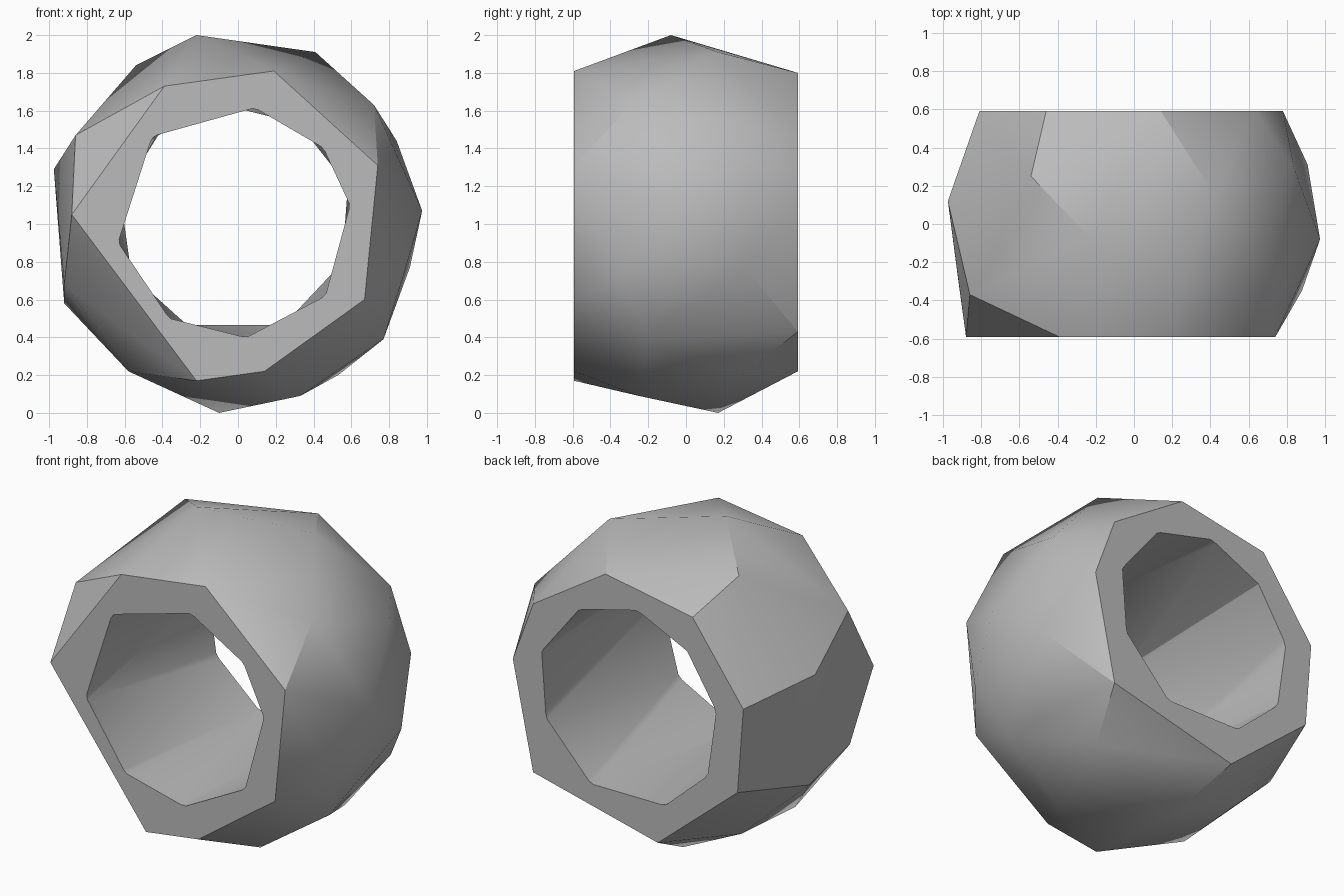
import bpy
import bmesh
import math

cube = bpy.data.objects.get("Cube")
if cube:
    bpy.data.objects.remove(cube, do_unlink=True)

HALF = 0.592     # half depth of the bead
OVERCUT = 0.7    # half depth of the hole cutter


def make_material(name, color):
    material = bpy.data.materials.new(name)
    material.use_nodes = True
    material.diffuse_color = color
    material.node_tree.nodes["Principled BSDF"].inputs["Base Color"].default_value = color
    return material


def at_depth(profile, depth):
    """Lift a flat (x, z) outline to the given y."""
    return [(x, depth, z) for x, z in profile]


def hull_object(name, points, material):
    """Wrap a convex faceted solid around the points."""
    bm = bmesh.new()
    for point in points:
        bm.verts.new(point)
    hull = bmesh.ops.convex_hull(bm, input=bm.verts[:])
    unused = {v for v in hull["geom_interior"] + hull["geom_unused"]
              if isinstance(v, bmesh.types.BMVert)}
    bmesh.ops.delete(bm, geom=list(unused), context="VERTS")
    bmesh.ops.dissolve_limit(bm, angle_limit=math.radians(1),
                             verts=bm.verts[:], edges=bm.edges[:])
    bmesh.ops.recalc_face_normals(bm, faces=bm.faces[:])
    mesh = bpy.data.meshes.new(name)
    bm.to_mesh(mesh)
    bm.free()
    mesh.materials.append(material)
    obj = bpy.data.objects.new(name, mesh)
    bpy.context.collection.objects.link(obj)
    return obj


# Outlines of the flat front and back faces
front_outline = [(-.88, 1.05), (-.39, 1.73), (.19, 1.81), (.74, 1.31),
                 (.67, .6), (.14, .22), (-.22, .17)]
back_outline = [(.14, 1.8), (-.46, 1.69), (-.81, 1.21), (-.77, .68),
                (-.22, .22), (.64, .43), (.78, 1.1), (.64, 1.48)]

# Corners of the facets around the girth
girth = [(.975, -.08, 1.07), (-.22, -.08, 2), (.41, .17, 1.91), (-.54, .25, 1.84),
         (.72, -.29, 1.63), (.84, .29, 1.44), (.91, .31, .77), (.88, -.35, .74),
         (.77, -.2, .39), (.53, .3, .2), (.33, -.25, .09), (-.1, .17, 0),
         (-.975, .12, 1.29), (-.86, -.37, 1.47), (-.92, -.3, .68),
         (-.92, .1, .58), (-.58, -.25, .22), (-.55, .24, .23)]

# Rims of the hole at the front and back
front_rim = [(-.63, .9), (-.45, 1.46), (.09, 1.61), (.45, 1.4),
             (.59, 1.1), (.46, .62), (.04, .4), (-.36, .5)]
back_rim = [(.58, 1.2), (.55, .8), (.24, .47), (-.27, .47), (-.56, .73),
            (-.62, 1.15), (-.42, 1.47), (-.08, 1.63), (.32, 1.53)]

stone = make_material("stone grey", (.5, .5, .5, 1))

bead = hull_object("faceted_bead",
                   at_depth(front_outline, -HALF) + at_depth(back_outline, HALF) + girth,
                   stone)
cutter = hull_object("hole_cutter",
                     at_depth(front_rim, -OVERCUT) + at_depth(back_rim, OVERCUT),
                     stone)
cutter.hide_render = True
cutter.hide_viewport = True
cutter.display_type = "WIRE"

# Bore the hole through the bead
bore = bead.modifiers.new("bore", "BOOLEAN")
bore.operation = "DIFFERENCE"
bore.solver = "EXACT"
bore.object = cutter
bpy.context.view_layer.update()
evaluated = bead.evaluated_get(bpy.context.evaluated_depsgraph_get())
bored_mesh = bpy.data.meshes.new_from_object(evaluated)
bead.modifiers.clear()
bead.data = bored_mesh
bpy.data.objects.remove(cutter, do_unlink=True)

# Soften shallow facets, keep strong ones crisp
bpy.ops.object.select_all(action="DESELECT")
bead.select_set(True)
bpy.context.view_layer.objects.active = bead
bpy.ops.object.shade_smooth_by_angle(angle=math.radians(30))
